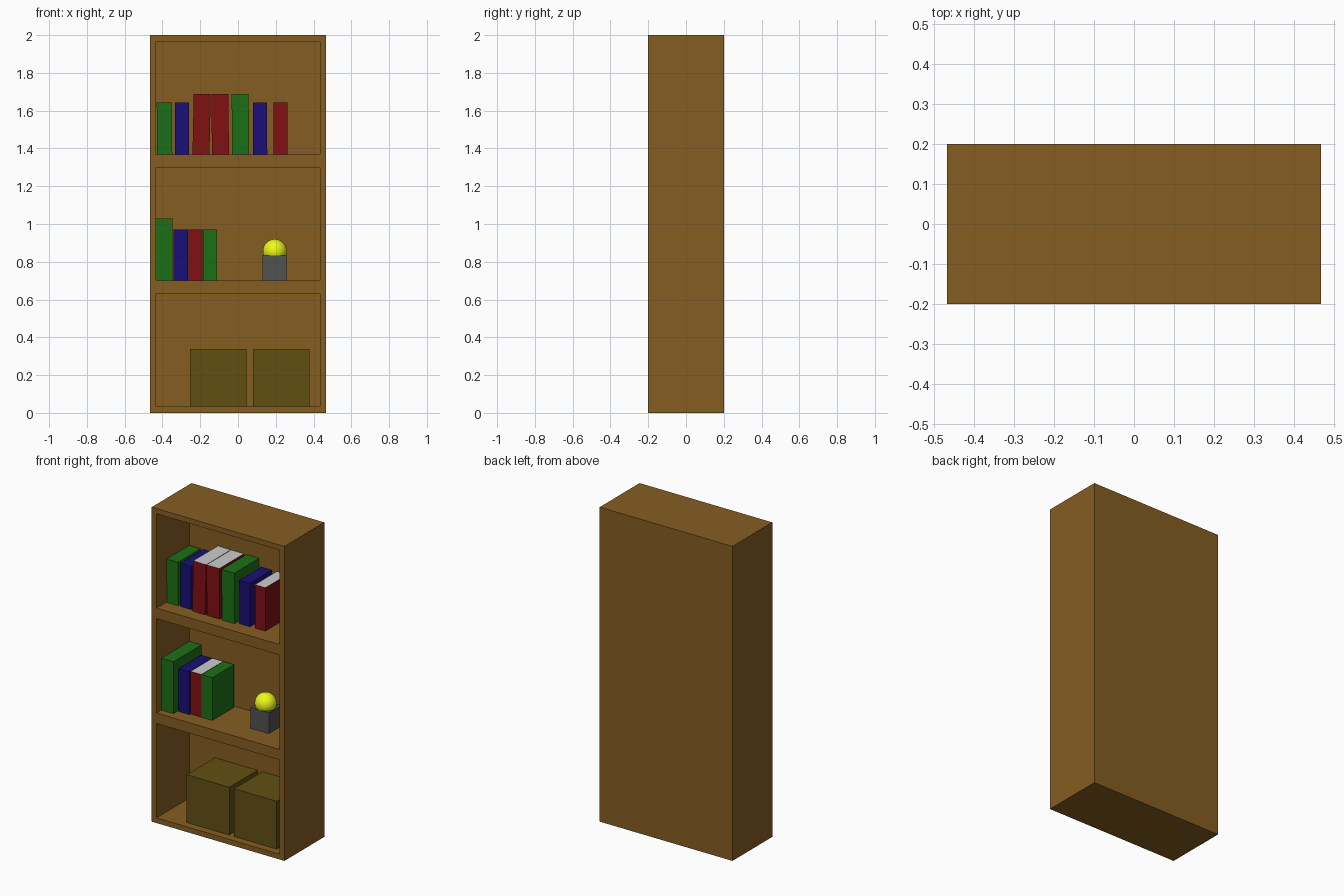
import bpy, bmesh
from math import radians
from mathutils import Matrix

if "Cube" in bpy.data.objects:
    bpy.data.objects.remove(bpy.data.objects["Cube"])


def material(name, rgb):
    m = bpy.data.materials.new(name)
    m.diffuse_color = (*rgb, 1)
    m.use_nodes = True
    m.node_tree.nodes["Principled BSDF"].inputs["Base Color"].default_value = m.diffuse_color
    return m


WOOD = material("wood", (0.24, 0.11, 0.016))
GREEN = material("green_cover", (0.012, 0.16, 0.008))
BLUE = material("blue_cover", (0.01, 0.005, 0.19))
RED = material("red_cover", (0.22, 0.005, 0.006))
PAGES = material("pages", (0.6, 0.6, 0.6))
CRATE = material("olive_box", (0.12, 0.08, 0.006))
STONE = material("dark_grey", (0.085, 0.085, 0.085))
YELLOW = material("yellow", (0.85, 0.95, 0.01))


def boxes(name, extents, mat=None, lean=0):
    """One mesh of boxes, each (x0, x1, y0, y1, z0, z1); lean tilts about y."""
    bm = bmesh.new()
    for x0, x1, y0, y1, z0, z1 in extents:
        base = Matrix.Translation(((x0 + x1) / 2, (y0 + y1) / 2, z0))
        tilt = Matrix.Rotation(radians(lean), 4, 'Y')
        size = Matrix.Diagonal((x1 - x0, y1 - y0, z1 - z0, 1))
        lift = Matrix.Translation((0, 0, 0.5))
        bmesh.ops.create_cube(bm, size=1, matrix=base @ tilt @ size @ lift)
    me = bpy.data.meshes.new(name)
    bm.to_mesh(me)
    bm.free()
    ob = bpy.data.objects.new(name, me)
    bpy.context.collection.objects.link(ob)
    if mat:
        me.materials.append(mat)
    return ob


# Bookcase carcass: solid block with three compartments cut from the front
SHELVES = (0.033, 0.70, 1.367)
BACK = 0.133
case = boxes("bookcase", [(-0.467, 0.467, -0.2, 0.2, 0, 2)], WOOD)
cutter = boxes("compartment_cutter",
               [(-0.433, 0.433, -0.3, BACK, z, z + 0.6) for z in SHELVES], WOOD)
cutter.hide_render = True
cutter.hide_set(True)
cut = case.modifiers.new("compartments", 'BOOLEAN')
cut.operation = 'DIFFERENCE'
cut.solver = 'EXACT'
cut.object = cutter

# Books: shelf, left x, right x, height, front y, back y, cover, lean in degrees
BOOKS = [
    (2, -0.428, -0.348, 0.276, -0.103, 0.125, GREEN, -0.5),
    (2, -0.333, -0.259, 0.276, -0.103, 0.125, BLUE, 0),
    (2, -0.241, -0.151, 0.321, -0.115, 0.132, RED, 1.2),
    (2, -0.138, -0.048, 0.321, -0.115, 0.132, RED, -0.5),
    (2, -0.031, 0.059, 0.321, -0.117, 0.132, GREEN, -0.5),
    (2, 0.080, 0.155, 0.276, -0.100, 0.120, BLUE, -0.3),
    (2, 0.187, 0.261, 0.276, -0.098, 0.125, RED, 0),
    (1, -0.433, -0.348, 0.330, -0.152, 0.130, GREEN, 0),
    (1, -0.341, -0.266, 0.272, -0.110, 0.115, BLUE, 0),
    (1, -0.263, -0.188, 0.272, -0.100, 0.120, RED, 0),
    (1, -0.186, -0.111, 0.272, -0.100, 0.120, GREEN, 0),
]
for i, (shelf, x0, x1, h, y0, y1, cover, lean) in enumerate(BOOKS):
    z = SHELVES[shelf]
    book = boxes(f"book_{i + 1}", [(x0, x1, y0, y1, z, z + h)], cover, lean)
    if cover is RED:  # pale page block shows on top of red books
        book.data.materials.append(PAGES)
        max(book.data.polygons, key=lambda p: p.normal.z).material_index = 1

# Storage boxes on the bottom shelf
for name, x0 in (("storage_box_left", -0.255), ("storage_box_right", 0.079)):
    boxes(name, [(x0, x0 + 0.3, -0.152, 0.132, 0.033, 0.337)], CRATE)

# Ornament: ball on a small plinth
boxes("ornament_plinth", [(0.131, 0.259, -0.06, 0.068, 0.70, 0.832)], STONE)
bpy.ops.mesh.primitive_uv_sphere_add(segments=32, ring_count=16, radius=0.064,
                                     location=(0.195, 0, 0.856))
ball = bpy.context.object
ball.name = "ornament_ball"
ball.data.materials.append(YELLOW)
bpy.ops.object.shade_smooth()
